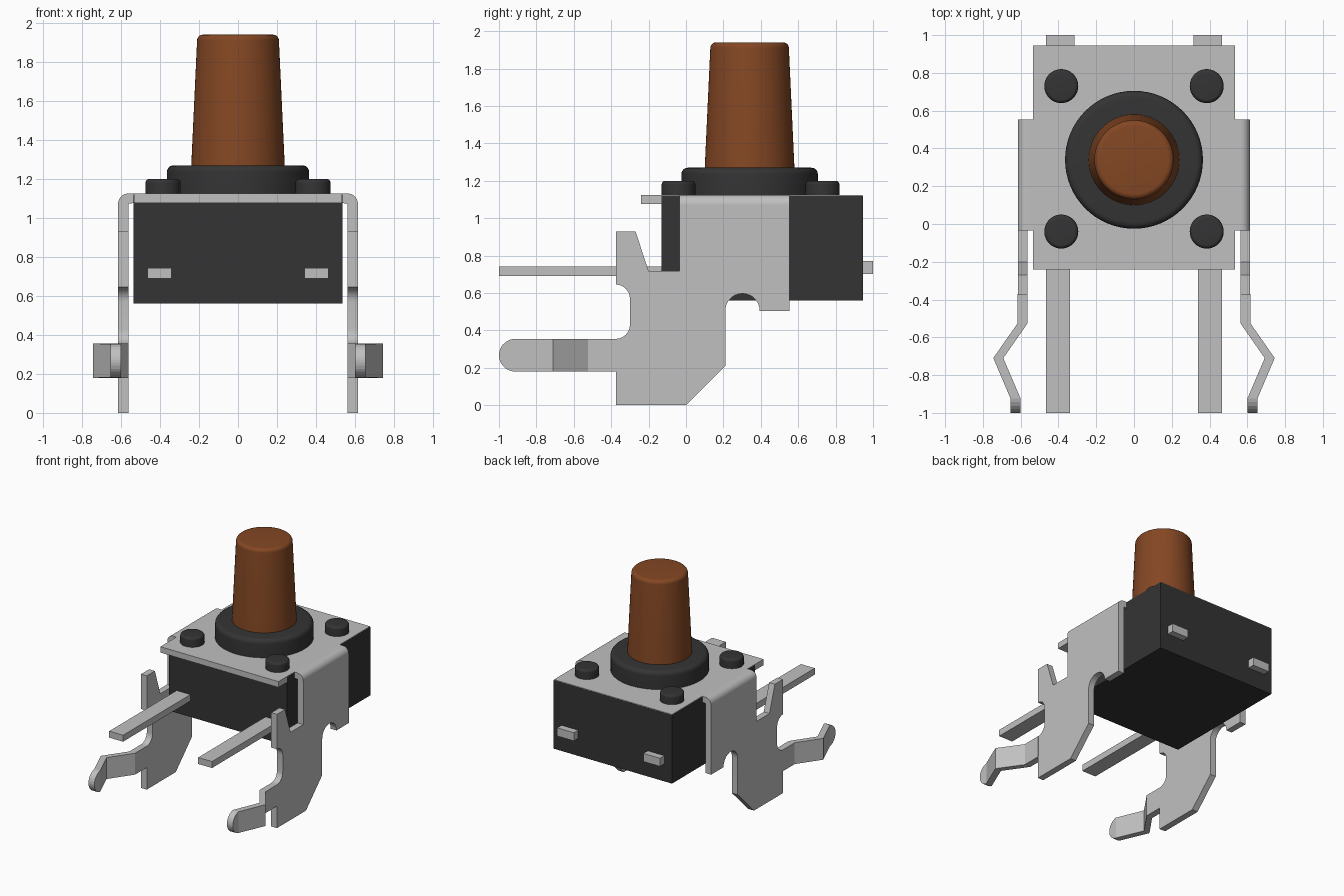
import bpy, bmesh, math

cube = bpy.data.objects.get("Cube")
if cube:
    bpy.data.objects.remove(cube, do_unlink=True)


def material(name, rgb):
    m = bpy.data.materials.new(name)
    m.use_nodes = True
    m.diffuse_color = (*rgb, 1)
    m.node_tree.nodes["Principled BSDF"].inputs["Base Color"].default_value = (*rgb, 1)
    return m


METAL = material("light grey metal", (0.53, 0.53, 0.53))
BLACK = material("black plastic", (0.034, 0.034, 0.034))
BROWN = material("brown plastic", (0.23, 0.063, 0.017))


def make(name, bm, mat, mirror=False, smooth=False):
    bmesh.ops.recalc_face_normals(bm, faces=bm.faces)
    me = bpy.data.meshes.new(name)
    bm.to_mesh(me)
    bm.free()
    me.materials.append(mat)
    ob = bpy.data.objects.new(name, me)
    bpy.context.collection.objects.link(ob)
    if mirror:
        ob.modifiers.new("Mirror", 'MIRROR').use_mirror_merge = False
    if smooth:
        bpy.ops.object.select_all(action='DESELECT')
        ob.select_set(True)
        bpy.context.view_layer.objects.active = ob
        bpy.ops.object.shade_smooth_by_angle(angle=math.radians(30))
    return ob


def box(name, x, y, z, mat, mirror=False):
    bm = bmesh.new()
    bmesh.ops.create_cube(bm, size=1)
    for v in bm.verts:
        v.co = [r[0] + (c + 0.5) * (r[1] - r[0]) for c, r in zip(v.co, (x, y, z))]
    return make(name, bm, mat, mirror)


def prism(name, points, offset, mat):
    """Flat outline pushed along an offset, mirrored to both sides."""
    bm = bmesh.new()
    face = bm.faces.new([bm.verts.new(p) for p in points])
    out = bmesh.ops.extrude_face_region(bm, geom=[face])
    bmesh.ops.translate(bm, vec=offset,
                        verts=[g for g in out["geom"] if isinstance(g, bmesh.types.BMVert)])
    return make(name, bm, mat, True, True)


def arc(cx, cy, r, a0, a1, n=10):
    return [(cx + r * math.cos(math.radians(a0 + (a1 - a0) * i / n)),
             cy + r * math.sin(math.radians(a0 + (a1 - a0) * i / n))) for i in range(n + 1)]


def turned(name, cx, cy, r0, r1, z0, z1, bevel, mat, mirror=False, n=64):
    """Round part with a softened top edge."""
    profile = [(r0, z0)] + arc(r1 - bevel, z1 - bevel, bevel, 0, 90, 6)
    bm = bmesh.new()
    rings = [[bm.verts.new((cx + r * math.cos(2 * math.pi * i / n),
                            cy + r * math.sin(2 * math.pi * i / n), z)) for i in range(n)]
             for r, z in profile]
    for a, b in zip(rings, rings[1:]):
        for i in range(n):
            j = (i + 1) % n
            bm.faces.new((a[i], a[j], b[j], b[i]))
    bm.faces.new(rings[0])
    bm.faces.new(rings[-1])
    return make(name, bm, mat, mirror, True)


# Housing and cover plate
box("housing", (-0.535, 0.535), (-0.13, 0.945), (0.56, 1.12), BLACK)
box("cover_plate", (-0.534, 0.534), (-0.24, 0.944), (1.077, 1.125), METAL)

# Button, collar and rivets
CY = 0.34
turned("collar", 0, CY, 0.365, 0.365, 1.11, 1.27, 0.035, BLACK)
turned("button", 0, CY, 0.24, 0.21, 1.265, 1.94, 0.03, BROWN)
for place, y in (("front", -0.04), ("back", 0.73)):
    turned(place + "_rivets", 0.385, y, 0.09, 0.09, 1.11, 1.2, 0.02, BLACK, True, 40)

# Contact pins
box("front_pins", (0.34, 0.465), (-1.0, -0.12), (0.69, 0.743), METAL, True)
box("back_pins", (0.315, 0.465), (0.93, 1.0), (0.703, 0.77), METAL, True)

# Folded edge joining the cover to the side brackets
IN, OUT, FRONT, BACK = 0.563, 0.615, -0.035, 0.553
fold = [(0.53, 1.125)] + arc(OUT - 0.052, 1.073, 0.052, 90, 0) + [(IN, 1.073), (0.53, 1.077)]
prism("bracket_folds", [(x, FRONT, z) for x, z in fold], (0, BACK - FRONT, 0), METAL)

# Side brackets with mounting feet
outline = [(FRONT, 1.073), (BACK, 1.073), (BACK, 0.505)]
outline += arc(0.302, 0.505, 0.092, 0, 180, 18)
outline += [(0.21, 0.21), (0, 0), (-0.375, 0)]
outline += arc(-0.375, 0.43, 0.075, -90, 0)
outline += arc(-0.375, 0.57, 0.075, 0, 90)
outline += [(-0.375, 0.93), (-0.27, 0.93), (-0.2, 0.717), (FRONT, 0.717)]
prism("side_brackets", [(IN, y, z) for y, z in outline], (OUT - IN, 0, 0), METAL)

# Bent spring tabs with rounded tips
R, ZC = 0.0875, 0.2675
sections = [(-0.37, IN, R), (-0.525, IN, R), (-0.71, 0.692, R), (-0.925, 0.6, R * 0.99)]
sections += [(-1 + R - R * math.sin(a), 0.6, max(R * math.cos(a), 0.004))
             for a in [math.radians(d) for d in (20, 35, 50, 62, 74, 83, 90)]]
bm = bmesh.new()
loops = [[bm.verts.new((x + dx, y, ZC + s * h)) for dx, s in
          ((0, -1), (0.053, -1), (0.053, 1), (0, 1))] for y, x, h in sections]
for a, b in zip(loops, loops[1:]):
    for i in range(4):
        j = (i + 1) % 4
        bm.faces.new((a[i], a[j], b[j], b[i]))
bm.faces.new(loops[0])
bm.faces.new(loops[-1])
make("spring_tabs", bm, METAL, True)
